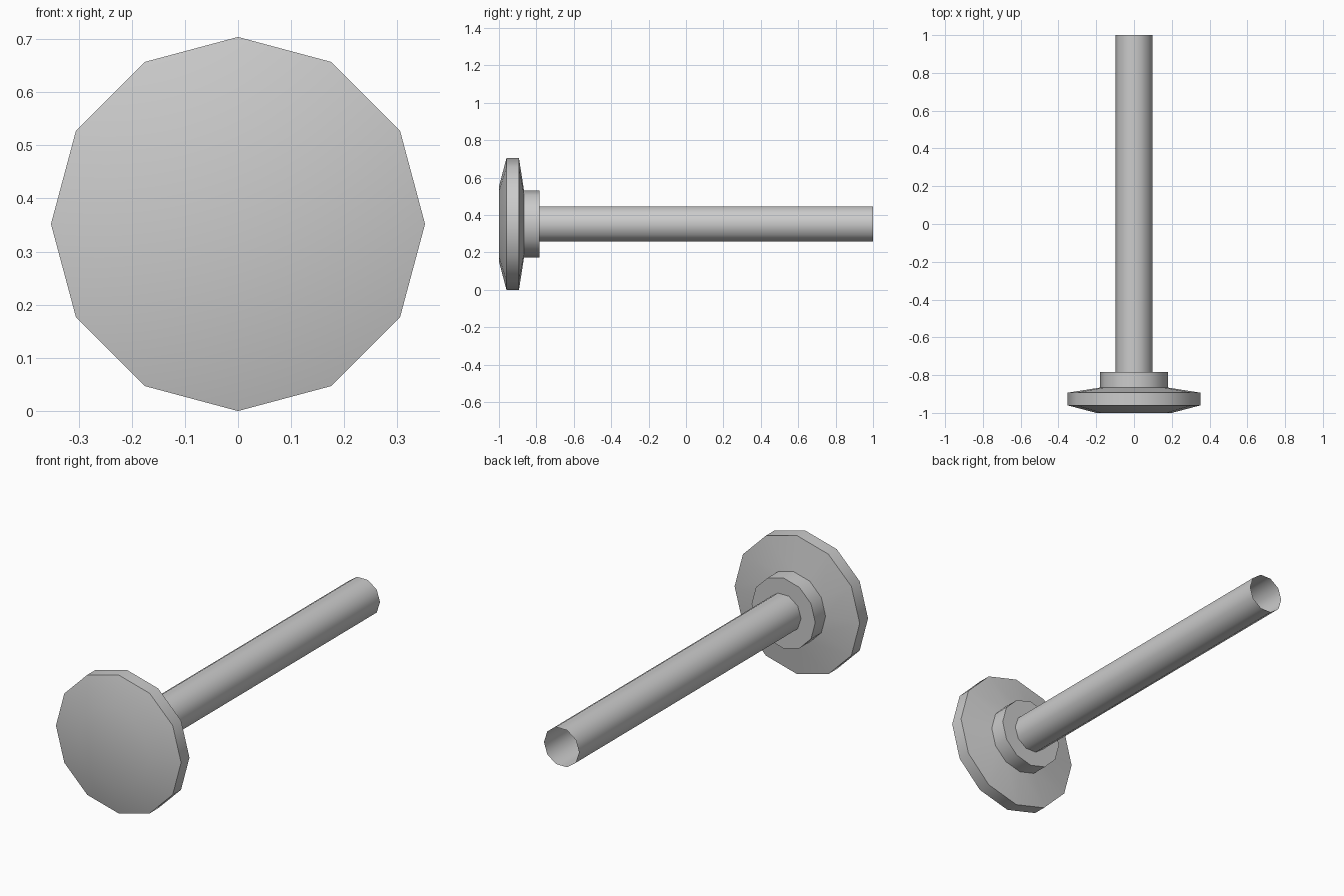
import bpy
import bmesh
from math import cos, sin, tau, radians

if "Cube" in bpy.data.objects:
    bpy.data.objects.remove(bpy.data.objects["Cube"])

CENTRE_Z = 0.352


def lathe(name, profile, sides, cap_start=False, cap_end=False):
    """Revolve (radius, y) points around the horizontal y axis."""
    bm = bmesh.new()
    rings = []
    for r, y in profile:
        rings.append([bm.verts.new((r * cos(tau * i / sides), y,
                                    CENTRE_Z + r * sin(tau * i / sides)))
                      for i in range(sides)])
    for a, b in zip(rings, rings[1:]):
        for i in range(sides):
            j = (i + 1) % sides
            bm.faces.new((a[i], a[j], b[j], b[i]))
    if cap_start:
        bm.faces.new(rings[0])
    if cap_end:
        bm.faces.new(rings[-1][::-1])
    # faces look away from the axis
    bmesh.ops.recalc_face_normals(bm, faces=bm.faces[:])
    mesh = bpy.data.meshes.new(name)
    bm.to_mesh(mesh)
    bm.free()
    obj = bpy.data.objects.new(name, mesh)
    bpy.context.collection.objects.link(obj)
    bpy.ops.object.select_all(action='DESELECT')
    obj.select_set(True)
    bpy.context.view_layer.objects.active = obj
    bpy.ops.object.shade_smooth_by_angle(angle=radians(40))
    return obj


# Knob head with bevelled front and its stepped collar
lathe("knob_head", [(0.2, -1.0), (0.352, -0.96), (0.352, -0.893),
                    (0.179, -0.866), (0.179, -0.783)],
      12, cap_start=True, cap_end=True)

# Hollow stem, open at the back
lathe("stem", [(0.099, -0.783), (0.099, 1.0)], 10)
